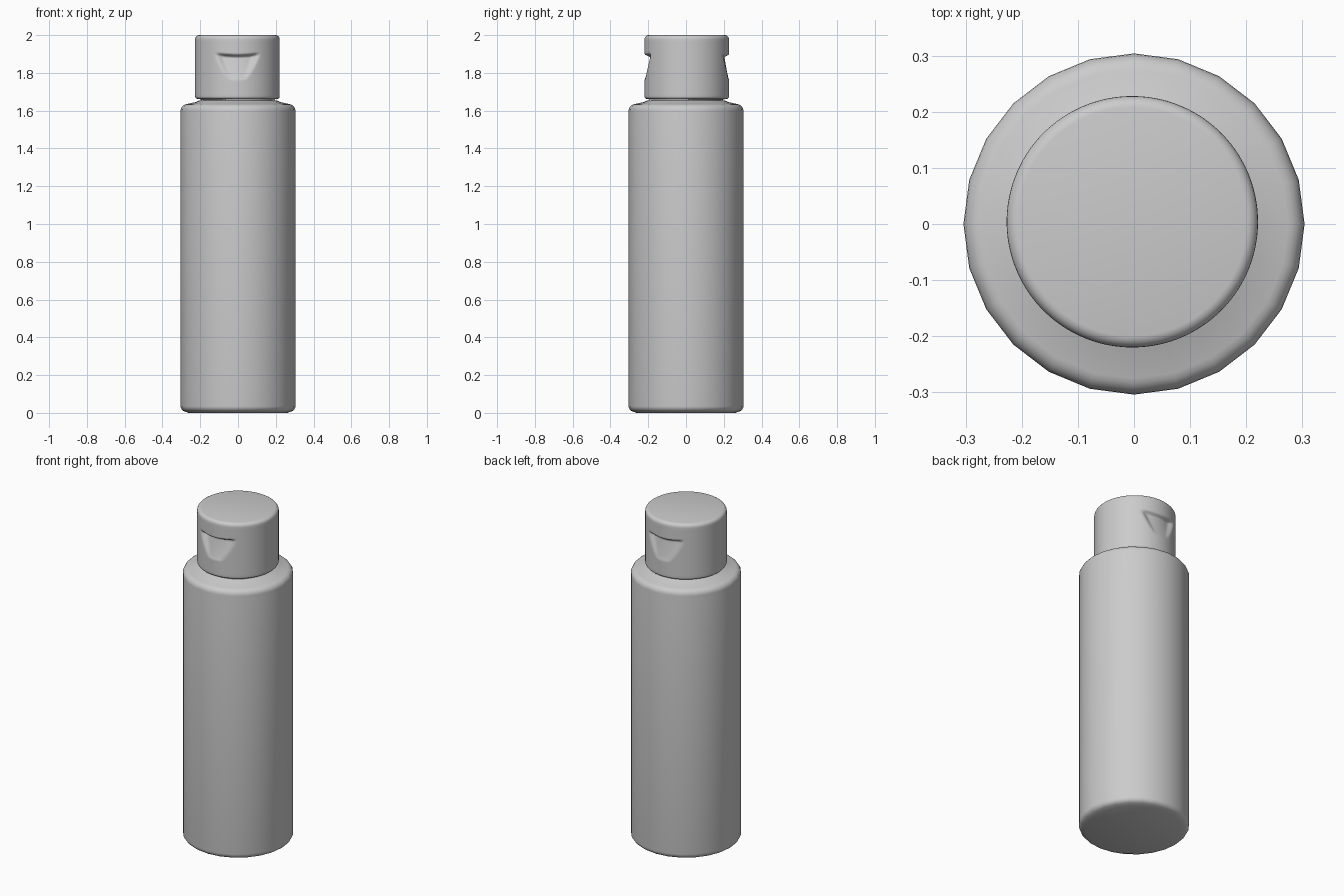
import bpy, bmesh, math

if "Cube" in bpy.data.objects:
    bpy.data.objects.remove(bpy.data.objects["Cube"])


def smoothstep(a, b, v):
    t = max(0.0, min(1.0, (v - a) / (b - a)))
    return t * t * (3 - 2 * t)


def lathe(name, profile, sides, centre=(0, 0), angle=40):
    """Closed solid of revolution from (radius, z) points, bottom to top."""
    bm = bmesh.new()
    rings = []
    for r, z in profile:
        rings.append([bm.verts.new((r * math.cos(2 * math.pi * i / sides),
                                    r * math.sin(2 * math.pi * i / sides), z))
                      for i in range(sides)])
    for low, high in zip(rings, rings[1:]):
        for i in range(sides):
            j = (i + 1) % sides
            bm.faces.new((low[i], low[j], high[j], high[i]))
    bm.faces.new(rings[0][::-1])
    bm.faces.new(rings[-1])
    mesh = bpy.data.meshes.new(name)
    bm.to_mesh(mesh)
    bm.free()
    obj = bpy.data.objects.new(name, mesh)
    obj.location = (*centre, 0)
    bpy.context.collection.objects.link(obj)
    bpy.ops.object.select_all(action='DESELECT')
    obj.select_set(True)
    bpy.context.view_layer.objects.active = obj
    bpy.ops.object.shade_smooth_by_angle(angle=math.radians(angle))
    return obj


def arc(r, z, radius, start, end, steps=5):
    """Rounded corner points around (r, z)."""
    angles = [math.radians(start + (end - start) * i / steps) for i in range(steps + 1)]
    return [(r + radius * math.cos(a), z + radius * math.sin(a)) for a in angles]


# Bottle body with rounded foot and shoulder
R = 0.304
body_profile = [(0.262, 0.0)] + arc(R - 0.03, 0.036, 0.03, -80, 0)
body_profile += arc(R - 0.035, 1.6, 0.035, 0, 80)
body_profile += [(0.225, 1.645), (0.212, 1.652), (0.195, 1.655)]
lathe("bottle_body", body_profile, 24)

# Neck in the gap below the cap
lathe("bottle_neck", [(0.196, 1.63), (0.196, 1.70)], 48)

# Flip cap, finely divided so the thumb notches can be pressed in
C = 0.224
rows = 44
cap_profile = [(0.195, 1.66)] + arc(C - 0.014, 1.676, 0.014, -80, 0)
cap_profile += [(C, 1.69 + (1.965 - 1.69) * i / rows) for i in range(rows + 1)]
cap_profile += arc(C - 0.022, 1.978, 0.022, 0, 85)
cap = lathe("flip_cap", cap_profile, 160, (-0.003, 0.004))

# Thumb notches front and back: sharp curved lip above, fading out below
for v in cap.data.vertices:
    x, y, z = v.co
    lip = 1.893 + 0.8 * x * x
    t = (lip - z) / 0.13
    if not -0.1 < t < 1:
        continue
    half = 0.125 - 0.075 * max(t, 0) ** 1.3
    press = smoothstep(-0.05, 0.09, t) * (1 - t) ** 0.8
    press *= 1 - smoothstep(half * 0.55, half, abs(x))
    v.co.y -= math.copysign((0.034 if y < 0 else 0.026) * press, y)
